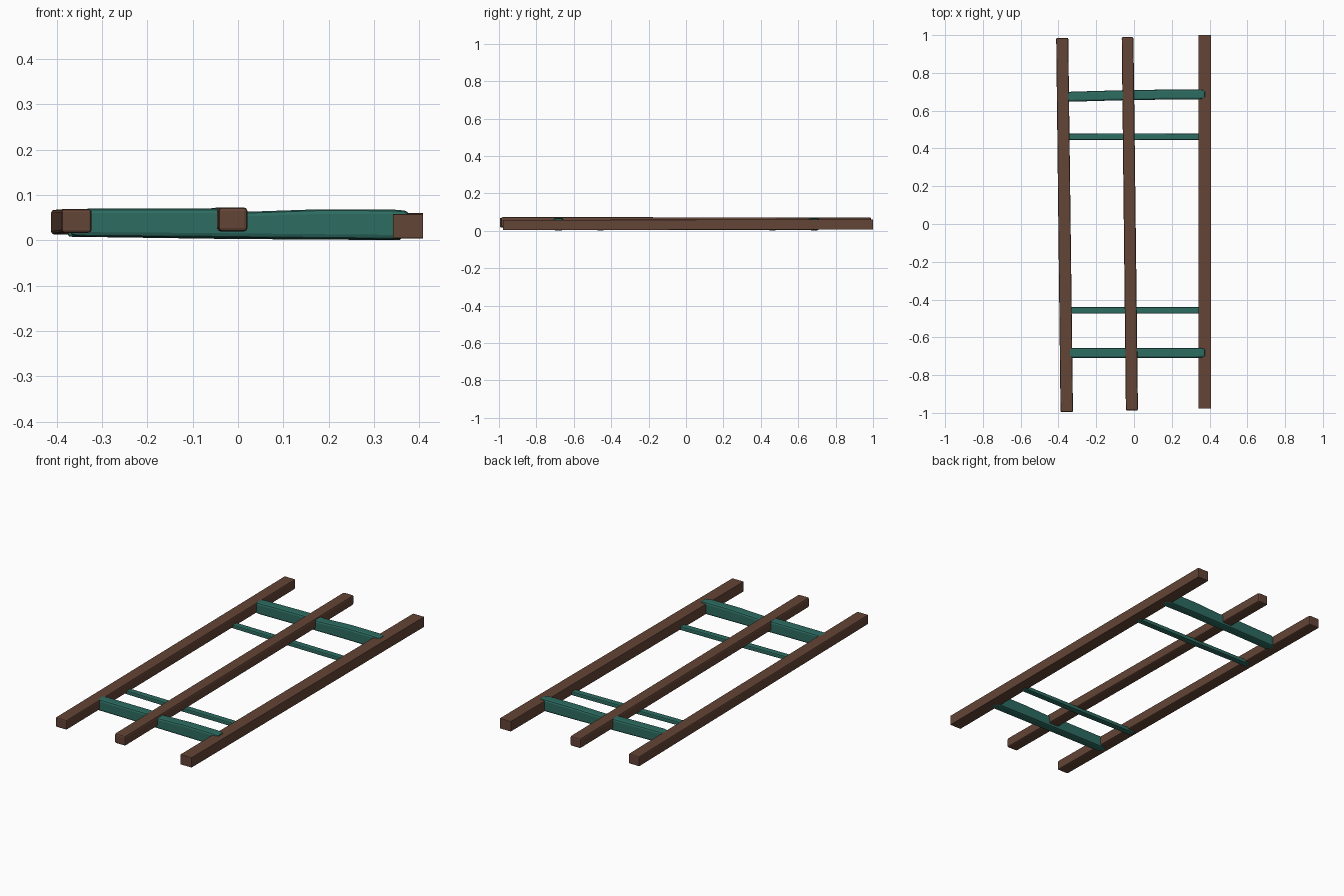
import bpy
import bmesh

cube = bpy.data.objects.get("Cube")
if cube:
    bpy.data.objects.remove(cube, do_unlink=True)


def material(name, rgb):
    mat = bpy.data.materials.new(name)
    mat.use_nodes = True
    mat.diffuse_color = (*rgb, 1)
    mat.node_tree.nodes["Principled BSDF"].inputs["Base Color"].default_value = (*rgb, 1)
    return mat


BROWN = material("dark brown wood", (0.125, 0.058, 0.037))
TEAL = material("teal cloth", (0.026, 0.150, 0.120))


def bar(name, axis, stations, mat, bevel):
    """Loft a rectangular section through (centre, width, height) stations running along x or y."""
    bm = bmesh.new()
    rings = []
    for (x, y, z), w, h in stations:
        ring = []
        for s, t in ((-1, -1), (1, -1), (1, 1), (-1, 1)):
            dx, dy = (s * w / 2, 0) if axis == "y" else (0, s * w / 2)
            ring.append(bm.verts.new((x + dx, y + dy, z + t * h / 2)))
        rings.append(ring)
    for a, b in zip(rings, rings[1:]):
        for i in range(4):
            j = (i + 1) % 4
            bm.faces.new((a[i], a[j], b[j], b[i]))
    bm.faces.new(rings[0])
    bm.faces.new(rings[-1])
    bmesh.ops.recalc_face_normals(bm, faces=bm.faces)
    mesh = bpy.data.meshes.new(name)
    bm.to_mesh(mesh)
    bm.free()
    mesh.materials.append(mat)
    obj = bpy.data.objects.new(name, mesh)
    bpy.context.collection.objects.link(obj)
    mod = obj.modifiers.new("worn edges", "BEVEL")
    mod.width = bevel
    mod.segments = 2
    mod.limit_method = "ANGLE"
    return obj


# Three long, slightly crooked poles
bar("right_pole", "y", [((-0.356, -0.995, 0.043), 0.066, 0.052),
                        ((-0.380, 0.985, 0.040), 0.064, 0.054)], BROWN, 0.006)
bar("middle_pole", "y", [((-0.011, -0.988, 0.046), 0.064, 0.053),
                         ((-0.034, 0.990, 0.045), 0.062, 0.053)], BROWN, 0.008)
bar("left_pole", "y", [((0.375, -0.978, 0.031), 0.067, 0.054),
                       ((0.375, 1.000, 0.033), 0.066, 0.055)], BROWN, 0.002)

# Deep cloth bands wrapping the poles near each end
for name, y, skew, start in (("front_wide_band", -0.682, 0.0, -0.37),
                             ("back_wide_band", 0.682, 0.008, -0.36)):
    bar(name, "x", [((start, y - skew, 0.037), 0.046, 0.054),
                    ((-0.33, y - skew, 0.039), 0.053, 0.062),
                    ((-0.05, y, 0.038), 0.053, 0.064),
                    ((0.02, y, 0.034), 0.053, 0.058),
                    ((0.18, y + skew / 2, 0.036), 0.053, 0.065),
                    ((0.34, y + skew / 2, 0.035), 0.053, 0.066),
                    ((0.377, y + skew / 2, 0.035), 0.046, 0.060)], TEAL, 0.010)

# Thin straps running under the poles
for name, y in (("front_thin_strap", -0.457), ("back_thin_strap", 0.462)):
    bar(name, "x", [((-0.375, y, 0.018), 0.034, 0.020),
                    ((-0.02, y, 0.014), 0.035, 0.022),
                    ((0.36, y, 0.011), 0.034, 0.021)], TEAL, 0.005)
